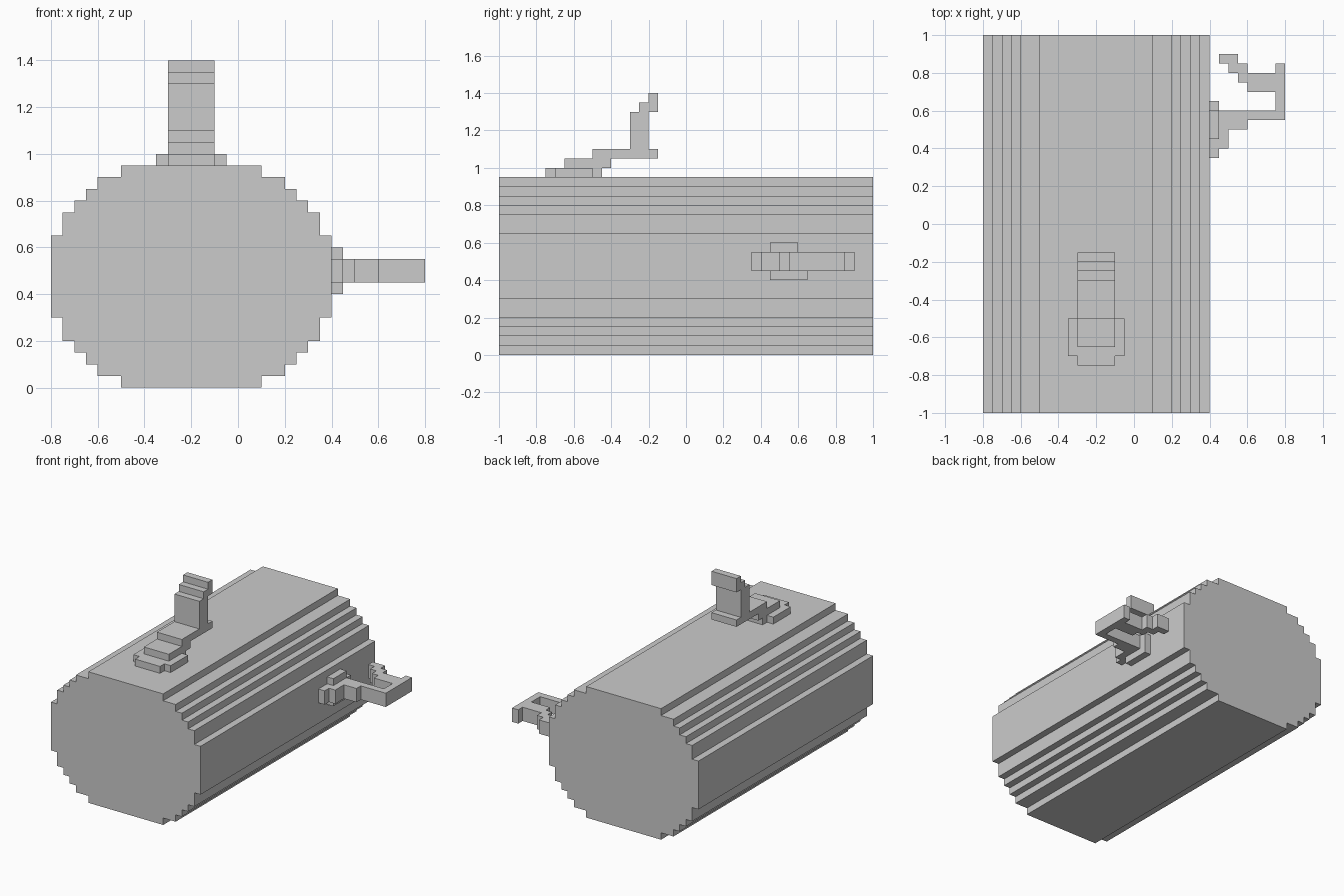
import bpy, bmesh
from mathutils import Vector

if "Cube" in bpy.data.objects:
    bpy.data.objects.remove(bpy.data.objects["Cube"])


def extrude(name, outline, axis, lo, hi):
    """Extrude a closed 2D outline along an axis (the outline uses the other two axes in xyz order)."""
    def point(p, h):
        c = list(p)
        c.insert(axis, h)
        return Vector(c)
    bm = bmesh.new()
    face = bm.faces.new([bm.verts.new(point(p, lo)) for p in outline])
    ext = bmesh.ops.extrude_face_region(bm, geom=[face])
    shift = Vector((0, 0, 0))
    shift[axis] = hi - lo
    bmesh.ops.translate(bm, vec=shift, verts=[v for v in ext["geom"] if isinstance(v, bmesh.types.BMVert)])
    bmesh.ops.recalc_face_normals(bm, faces=bm.faces)
    mesh = bpy.data.meshes.new(name)
    bm.to_mesh(mesh)
    bm.free()
    obj = bpy.data.objects.new(name, mesh)
    bpy.context.collection.objects.link(obj)
    return obj


def rect(a0, a1, b0, b1):
    return [(a0, b0), (a1, b0), (a1, b1), (a0, b1)]


# Stepped barrel: (half width, z from, z to) for each layer
layers = [(.3, 0, .05), (.4, .05, .1), (.45, .1, .15), (.5, .15, .2), (.55, .2, .3), (.6, .3, .65),
          (.55, .65, .75), (.5, .75, .8), (.45, .8, .85), (.4, .85, .9), (.3, .9, .95)]
right = [(w, z) for w, z0, z1 in layers for z in (z0, z1)]
extrude("barrel_body", [(-.2 + w, z) for w, z in right] + [(-.2 - w, z) for w, z in reversed(right)], 1, -1, 1)

# Top lever: base plate with narrower tabs, then the stepped lever
extrude("top_lever_base", [(-.3, -.75), (-.1, -.75), (-.1, -.7), (-.05, -.7), (-.05, -.5), (-.1, -.5),
                           (-.1, -.45), (-.3, -.45), (-.3, -.5), (-.35, -.5), (-.35, -.7), (-.3, -.7)], 2, .95, 1)
extrude("top_lever", [(-.65, 1), (-.4, 1), (-.4, 1.05), (-.15, 1.05), (-.15, 1.1), (-.2, 1.1), (-.2, 1.3),
                      (-.15, 1.3), (-.15, 1.4), (-.2, 1.4), (-.2, 1.35), (-.25, 1.35), (-.25, 1.3),
                      (-.3, 1.3), (-.3, 1.1), (-.5, 1.1), (-.5, 1.05), (-.65, 1.05)], 0, -.3, -.1)

# Side handle: mounting plate on the barrel, then the hooked arm
extrude("side_handle_base", [(.45, .4), (.65, .4), (.65, .55), (.6, .55), (.6, .6), (.45, .6),
                             (.45, .55), (.35, .55), (.35, .45), (.45, .45)], 0, .4, .45)
extrude("side_handle", [(.45, .4), (.5, .4), (.5, .5), (.6, .5), (.6, .55), (.8, .55), (.8, .85), (.75, .85),
                        (.75, .8), (.6, .8), (.6, .85), (.55, .85), (.55, .9), (.45, .9), (.45, .85),
                        (.5, .85), (.5, .8), (.55, .8), (.55, .75), (.6, .75), (.6, .7), (.75, .7),
                        (.75, .6), (.45, .6)], 2, .45, .55)
